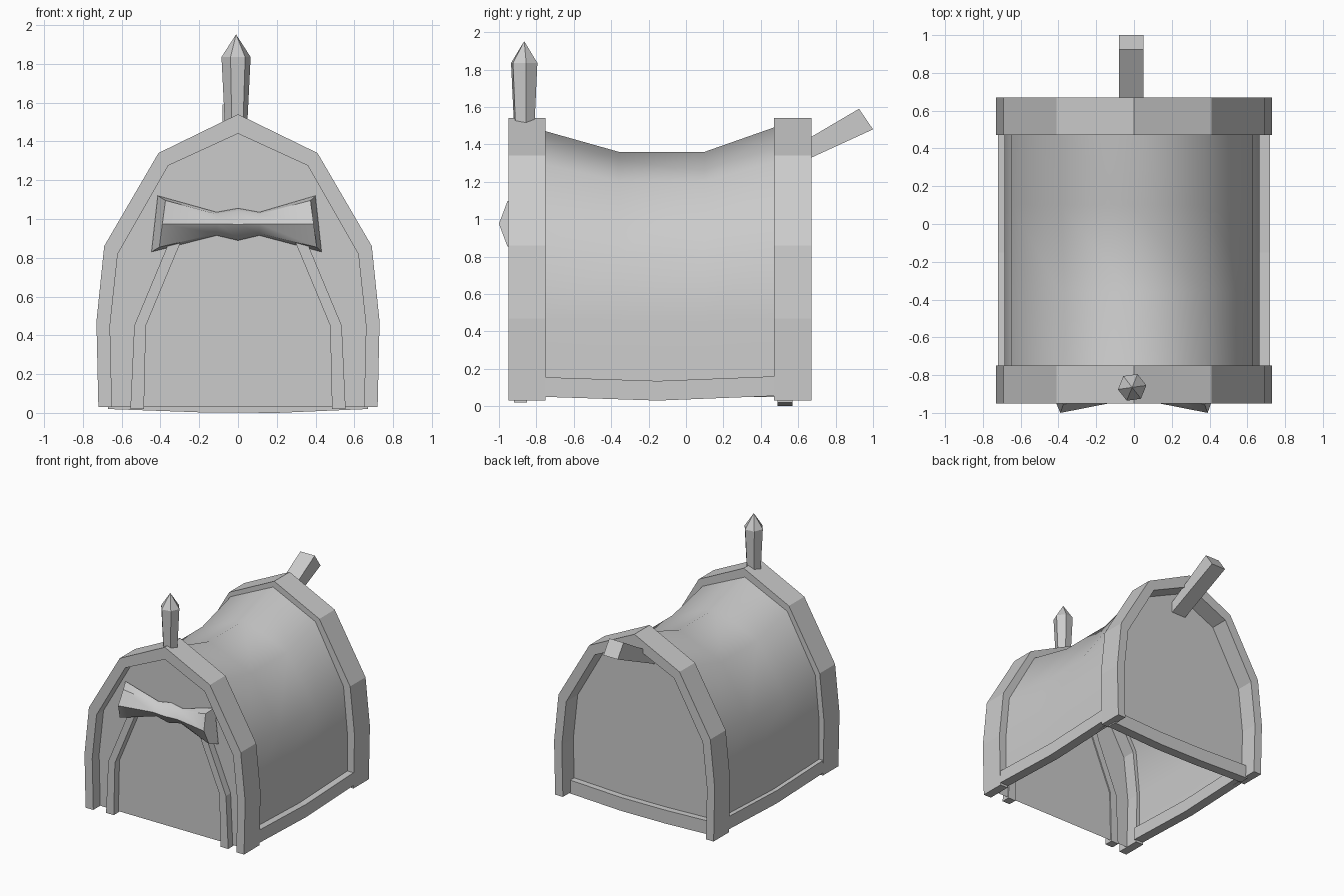
import bpy
import math
from mathutils import Vector

cube = bpy.data.objects.get("Cube")
if cube:
    bpy.data.objects.remove(cube, do_unlink=True)

GREY = (0.6, 0.6, 0.6, 1.0)
mat = bpy.data.materials.new("plain grey")
mat.use_nodes = True
mat.diffuse_color = GREY
mat.node_tree.nodes["Principled BSDF"].inputs["Base Color"].default_value = GREY


def make(name, verts, faces, smooth=None):
    mesh = bpy.data.meshes.new(name)
    mesh.from_pydata(verts, [], faces)
    mesh.materials.append(mat)
    ob = bpy.data.objects.new(name, mesh)
    bpy.context.collection.objects.link(ob)
    bpy.ops.object.select_all(action="DESELECT")
    ob.select_set(True)
    bpy.context.view_layer.objects.active = ob
    bpy.ops.object.mode_set(mode="EDIT")
    bpy.ops.mesh.select_all(action="SELECT")
    bpy.ops.mesh.normals_make_consistent(inside=False)
    bpy.ops.object.mode_set(mode="OBJECT")
    if smooth:
        bpy.ops.object.shade_smooth_by_angle(angle=math.radians(smooth))
    return ob


def loft(name, rings, closed=True, caps=True, smooth=None):
    """Skin a list of equally long point rings."""
    n = len(rings[0])
    verts = [p for ring in rings for p in ring]
    faces = []
    for r in range(len(rings) - 1):
        for i in range(n if closed else n - 1):
            j = (i + 1) % n
            faces.append((r * n + i, r * n + j, (r + 1) * n + j, (r + 1) * n + i))
    if caps:
        faces += [tuple(range(n)), tuple(range(len(verts) - n, len(verts)))]
    return make(name, verts, faces, smooth)


def arch(half):
    """Mirror a right-hand profile, listed from foot to peak, into a full arch."""
    return half + [(-x, z) for x, z in reversed(half[:-1])]


def at_y(points, y):
    return [(x, y, z) for x, z in points]


def band(name, outer, inner, y0, y1):
    """Thick strip between two open profiles."""
    rings = [[(a[0], y0, a[1]), (b[0], y0, b[1]), (b[0], y1, b[1]), (a[0], y1, a[1])]
             for a, b in zip(outer, inner)]
    return loft(name, rings)


OUTER = arch([(0.72, 0.03), (0.73, 0.47), (0.69, 0.86), (0.41, 1.34), (0, 1.54)])
INNER = arch([(0.65, 0.03), (0.66, 0.45), (0.62, 0.82), (0.36, 1.275), (0, 1.44)])
SKIN = arch([(0.675, 0.05), (0.675, 0.47), (0.64, 0.84), (0.385, 1.30), (0, 1.48)])

# Arched frames and the walls set back inside them
for name, y0, y1, wall in (("front", -0.95, -0.75, -0.86), ("back", 0.47, 0.67, 0.52)):
    band(name + "_frame", OUTER, INNER, y0, y1)
    make(name + "_wall", at_y(INNER, wall), [tuple(range(len(INNER)))])

# Saddle-shaped roof and sides
rings = []
for y, top in ((-0.86, 1.48), (-0.75, 1.47), (-0.36, 1.36), (0.10, 1.36), (0.47, 1.49), (0.52, 1.49)):
    k = (top - 0.47) / (1.48 - 0.47)
    rings.append([(x - 0.01, y, z if z < 0.48 else 0.47 + (z - 0.47) * k) for x, z in SKIN])
loft("roof_and_sides", rings, closed=False, caps=False, smooth=60)

# Sagging sills along the sides and the back
for side, s in (("left", 1), ("right", -1)):
    loft(side + "_sill", [[(s * 0.64, y, z), (s * 0.72, y, z), (s * 0.72, y, z + 0.105), (s * 0.64, y, z + 0.105)]
                          for y, z in ((-0.76, 0.05), (-0.15, 0.03), (0.48, 0.055))])
loft("back_sill", [[(x, 0.49, z), (x, 0.57, z), (x, 0.57, z + 0.11), (x, 0.49, z + 0.11)]
                   for x, z in ((-0.67, 0.02), (-0.2, 0.003), (0.2, 0.0), (0.67, 0.02))])

# Door posts, leaning in above the knee
for side, s in (("left", 1), ("right", -1)):
    band(side + "_door_post",
         [(s * x, z) for x, z in ((0.555, 0.02), (0.535, 0.45), (0.36, 0.87), (0.33, 0.96))],
         [(s * x, z) for x, z in ((0.485, 0.02), (0.475, 0.45), (0.30, 0.87), (0.27, 0.96))],
         -0.92, -0.85)

# Bow-shaped sign: back x, front x, middle height, half height, front depth
rings = []
for xb, xf, zc, h, y in ((-0.43, -0.39, 0.975, 0.145, -1.0), (-0.11, -0.11, 0.975, 0.06, -0.945),
                         (0, 0, 0.972, 0.083, -0.95), (0.11, 0.11, 0.975, 0.06, -0.945),
                         (0.415, 0.39, 0.975, 0.145, -1.0)):
    tilt = 0.016 * (1 if xb > 0.2 else -1 if xb < -0.2 else 0)
    f = h * 0.83
    rings.append([(xb - tilt, -0.87, zc + h), (xf - tilt, y + 0.045, zc + f), (xf, y, zc),
                  (xf + tilt, y + 0.045, zc - f), (xb + tilt, -0.87, zc - h)])
loft("bow_sign", rings, smooth=35)

# Six-sided spire
rings = []
for r, z in ((0.058, 1.45), (0.06, 1.52), (0.076, 1.835), (0.001, 1.95)):
    rings.append([(-0.01 + r * math.cos(math.radians(60 * i + 8)),
                   -0.865 + r * math.sin(math.radians(60 * i + 8)), z) for i in range(6)])
loft("spire", rings)

# Ridge beam jutting out and up at the back
rings = [[(x, y, z) for x, y, z in ((-0.08, ya, za), (0.05, ya, za), (0.05, yb, zb), (-0.08, yb, zb))]
         for ya, za, yb, zb in ((0.52, 1.26, 0.50, 1.34), (1.0, 1.48, 0.925, 1.59))]
loft("ridge_beam", rings)
